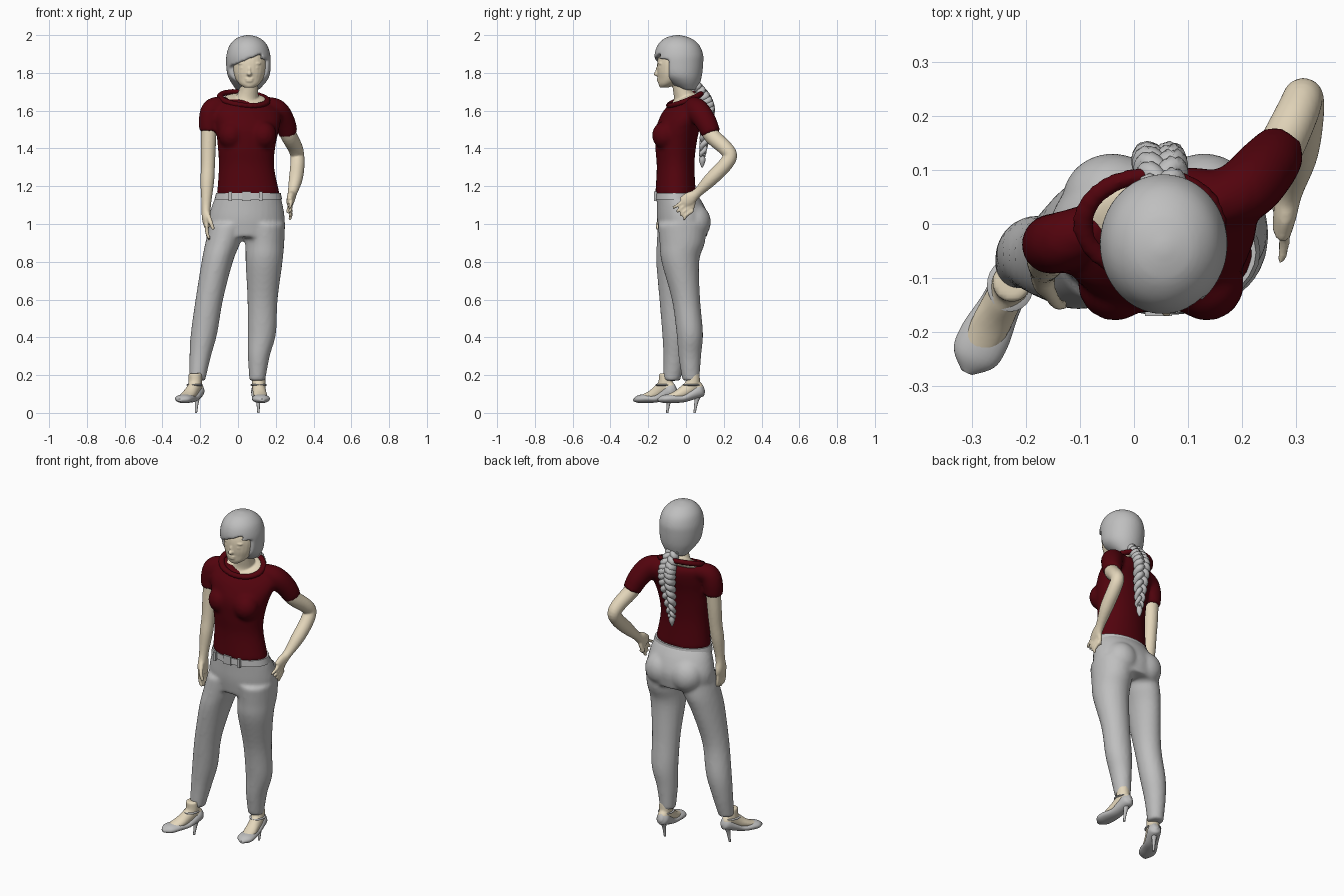
import bpy
import bmesh
import math
from mathutils import Vector, Matrix

default_cube = bpy.data.objects.get("Cube")
if default_cube:
    bpy.data.objects.remove(default_cube, do_unlink=True)


def make_material(name, red, green, blue):
    material = bpy.data.materials.new(name)
    material.use_nodes = True
    colour = (red, green, blue, 1)
    material.diffuse_color = colour
    material.node_tree.nodes["Principled BSDF"].inputs["Base Color"].default_value = colour
    return material


skin = make_material("warm_skin", .78, .68, .5)
grey = make_material("soft_grey", .52, .52, .52)
red = make_material("dark_red", .085, .001, .004)


def spline(points, steps):
    """Smoothly interpolate rows of any length (Catmull-Rom)."""
    result = []
    last = len(points) - 1
    for i in range(last):
        before, start = points[max(i - 1, 0)], points[i]
        end, after = points[i + 1], points[min(i + 2, last)]
        for step in range(steps):
            t = step / steps
            result.append([
                b + t * ((c - a) + t * ((2 * a - 5 * b + 4 * c - d) + t * (3 * (b - c) + d - a))) / 2
                for a, b, c, d in zip(before, start, end, after)])
    return result + [list(points[last])]


def loft(bm, points, level=False, sides=24, steps=5):
    """Skin rings along rows of x, y, z, width, depth, turn."""
    full = []
    for point in points:
        row = list(point)
        if len(row) == 4:
            row.append(row[3])
        if len(row) == 5:
            row.append(0)
        full.append(row)
    rows = spline(full, steps)
    rings = []
    for i, (x, y, z, width, depth, turn) in enumerate(rows):
        centre = Vector((x, y, z))
        if level:
            across = Vector((math.cos(turn), math.sin(turn), 0))
            along = Vector((-math.sin(turn), math.cos(turn), 0))
        else:
            ahead = Vector(rows[min(i + 1, len(rows) - 1)][:3])
            behind = Vector(rows[max(i - 1, 0)][:3])
            tangent = (ahead - behind).normalized()
            along = tangent.cross(Vector((1, 0, 0))).normalized()
            across = tangent.cross(along)
        ring = []
        for side in range(sides):
            angle = math.tau * side / sides
            ring.append(bm.verts.new(centre + across * width * math.cos(angle)
                                     + along * depth * math.sin(angle)))
        rings.append(ring)
    for lower, upper in zip(rings, rings[1:]):
        for side in range(sides):
            after = (side + 1) % sides
            bm.faces.new((lower[side], lower[after], upper[after], upper[side]))
    bm.faces.new(rings[0][::-1])
    bm.faces.new(rings[-1])


def ball(bm, centre, size, tilt=0):
    matrix = (Matrix.Translation(centre) @ Matrix.Rotation(tilt, 4, "X")
              @ Matrix.Diagonal((*size, 1)))
    bmesh.ops.create_icosphere(bm, subdivisions=3, radius=1, matrix=matrix)


def finish(name, bm, material, voxel=None, smoothing=4):
    """Turn the bmesh into an object, optionally fusing its volumes."""
    bmesh.ops.recalc_face_normals(bm, faces=bm.faces[:])
    mesh = bpy.data.meshes.new(name)
    bm.to_mesh(mesh)
    bm.free()
    mesh.materials.append(material)
    part = bpy.data.objects.new(name, mesh)
    bpy.context.collection.objects.link(part)
    bpy.ops.object.select_all(action="DESELECT")
    part.select_set(True)
    bpy.context.view_layer.objects.active = part
    bpy.ops.object.shade_smooth_by_angle(angle=math.radians(60))
    if voxel:
        fuse = part.modifiers.new("fuse", "REMESH")
        fuse.mode = "VOXEL"
        fuse.voxel_size = voxel
        fuse.use_smooth_shade = True
        relax = part.modifiers.new("relax", "SMOOTH")
        relax.factor = .5
        relax.iterations = smoothing
    return part


# Shirt: trunk, bust and short sleeves fused together
bm = bmesh.new()
loft(bm, [(.055, -.055, 1.155, .167, .108), (.045, -.055, 1.3, .147, .1),
          (.045, -.055, 1.4, .152, .107, .05), (.05, -.045, 1.5, .168, .115, .15),
          (.05, -.015, 1.58, .185, .108, .3), (.04, .005, 1.63, .155, .09, .3),
          (.03, .01, 1.66, .1, .07, .3)], level=True, sides=32)
for x in (-.035, .135):
    ball(bm, (x, -.11, 1.47), (.07, .07, .075))
loft(bm, [(-.06, 0, 1.63, .045), (-.13, -.03, 1.615, .055), (-.152, -.037, 1.56, .056),
          (-.156, -.04, 1.49, .05)])
loft(bm, [(.12, .03, 1.63, .045), (.2, .06, 1.605, .06), (.245, .105, 1.54, .058),
          (.268, .135, 1.475, .05)])
finish("shirt", bm, red, .011, 6)

# Rolled collar, lower at the front
bm = bmesh.new()
collar_points = []
for i in range(33):
    angle = math.tau * i / 32
    collar_points.append(Vector((.03 + .125 * math.cos(angle), .09 * math.sin(angle),
                                 1.663 + .035 * math.sin(angle) - .012 * math.cos(angle))))
for start, end in zip(collar_points, collar_points[1:]):
    ball(bm, (start + end) / 2, (.02, .017, .016))
finish("collar", bm, red, .007, 4)

# Trousers: hips, seat and both legs
bm = bmesh.new()
loft(bm, [(.055, -.05, 1.16, .165, .106), (.05, -.03, 1.1, .187, .125),
          (.045, -.015, 1.02, .203, .138), (.045, -.015, .93, .195, .125)],
     level=True, sides=32)
for x in (-.04, .13):
    ball(bm, (x, .04, 1.01), (.095, .092, .1))
loft(bm, [(-.05, -.03, 1, .1, .12), (-.08, -.035, .9, .093, .12),
          (-.11, -.05, .8, .083, .108), (-.152, -.065, .6, .073, .076),
          (-.18, -.055, .42, .07, .071), (-.2, -.06, .3, .057, .06),
          (-.216, -.076, .17, .042, .045)], level=True)
loft(bm, [(.14, -.02, 1, .11, .13), (.142, -.02, .9, .103, .12),
          (.138, -.03, .8, .098, .1), (.13, 0, .6, .08, .075),
          (.126, .02, .42, .075, .07), (.11, .02, .3, .058, .06),
          (.102, .026, .17, .042, .045)], level=True)
finish("trousers", bm, grey, .011, 4)

# Belt with loops and buckle
bm = bmesh.new()
loft(bm, [(.055, -.052, 1.13, .179, .117), (.055, -.053, 1.165, .171, .113)],
     level=True, sides=32, steps=1)
finish("belt", bm, grey)
bm = bmesh.new()
for x, width in ((-.04, .018), (.045, .05), (.12, .018)):
    bmesh.ops.create_cube(bm, size=1, matrix=Matrix.Translation((x, -.162, 1.148))
                          @ Matrix.Diagonal((width, .016, .05, 1)))
finish("belt_loops", bm, grey)

# Right arm, hanging beside the thigh
bm = bmesh.new()
loft(bm, [(-.152, -.037, 1.56, .042), (-.157, -.045, 1.42, .04), (-.159, -.055, 1.31, .037),
          (-.163, -.068, 1.22, .036), (-.168, -.085, 1.1, .025, .028),
          (-.168, -.092, 1.03, .023, .042), (-.162, -.096, .985, .017, .036)])
for finger in range(4):
    y = -.128 + .021 * finger
    loft(bm, [(-.166, y, 1, .011), (-.164, y, .955, .01),
              (-.152, y, .915 + .007 * abs(finger - 1), .008)], sides=10, steps=3)
loft(bm, [(-.165, -.11, 1.06, .015), (-.145, -.145, 1.01, .012), (-.13, -.15, .97, .009)], sides=10)
finish("right_arm", bm, skin, .006, 3)

# Left arm, bent with the hand on the hip
bm = bmesh.new()
loft(bm, [(.235, .09, 1.55, .042), (.268, .135, 1.47, .043), (.302, .205, 1.405, .04),
          (.314, .234, 1.36, .037), (.314, .2, 1.305, .038), (.305, .13, 1.235, .036),
          (.288, .06, 1.165, .025), (.28, .02, 1.135, .022, .036), (.274, -.015, 1.11, .017, .034)])
for finger in range(4):
    drop = .021 * finger
    loft(bm, [(.275, .005 + drop / 2, 1.135 - drop, .011),
              (.279, -.035 + drop / 2, 1.105 - drop, .01),
              (.272, -.07 + drop, 1.085 - drop, .008)], sides=10, steps=3)
loft(bm, [(.28, .04, 1.13, .015), (.272, .035, 1.09, .012), (.262, .025, 1.06, .009)], sides=10)
finish("left_arm", bm, skin, .006, 3)

# Head and neck, with the bare skin inside the collar
bm = bmesh.new()
loft(bm, [(.06, -.115, 1.722, .025, .022), (.06, -.1, 1.74, .052, .045),
          (.06, -.078, 1.77, .074, .07), (.06, -.07, 1.81, .086, .083),
          (.06, -.058, 1.87, .09, .092), (.06, -.05, 1.94, .07, .075)], level=True)
loft(bm, [(.06, -.03, 1.78, .052), (.056, -.018, 1.71, .051), (.045, 0, 1.66, .065),
          (.035, 0, 1.62, .08)], level=True)
ball(bm, (.03, 0, 1.655), (.12, .088, .026), .37)
ball(bm, (.06, -.15, 1.795), (.014, .022, .013))
ball(bm, (.06, -.147, 1.813), (.009, .014, .026))
ball(bm, (.06, -.142, 1.769), (.026, .012, .006))
ball(bm, (.06, -.141, 1.757), (.022, .013, .007))
ball(bm, (.06, -.128, 1.735), (.022, .016, .014))
for side in (-1, 1):
    ball(bm, (.06 + side * .036, -.133, 1.826), (.016, .013, .01))
    ball(bm, (.06 + side * .036, -.131, 1.85), (.026, .016, .007))
finish("head", bm, skin, .005, 2)

# Hair: rounded cap, recessed under a sweeping fringe
bm = bmesh.new()
loft(bm, [(.055, -.045, 2, .012), (.055, -.043, 1.985, .06, .066), (.055, -.04, 1.95, .097, .108),
          (.055, -.038, 1.9, .115, .128), (.055, -.036, 1.85, .118, .127),
          (.056, -.03, 1.79, .112, .115), (.055, -.01, 1.75, .092, .085),
          (.05, .015, 1.71, .06, .045)], level=True, sides=64, steps=8)
for vert in bm.verts:
    fringe = 1.85 + .4 * vert.co.x if vert.co.x < .12 else 1.87
    if vert.co.z < fringe:
        vert.co.y = max(vert.co.y, -.09)
finish("hair_cap", bm, grey, .007, 3)

# Plait: three woven strands narrowing down the back
bm = bmesh.new()
path = spline([(.05, .05, 1.74, .024), (.05, .098, 1.67, .03), (.045, .118, 1.6, .03),
               (.04, .102, 1.48, .024), (.035, .086, 1.36, .015)], 12)
for strand in range(3):
    rows = []
    for i, (x, y, z, size) in enumerate(path):
        phase = i * .5 + strand * math.tau / 3
        rows.append((x + size * math.sin(phase), y + size * .55 * math.sin(2 * phase), z, size * .68))
    loft(bm, rows, sides=12, steps=2)
loft(bm, [(.035, .086, 1.365, .012), (.034, .086, 1.335, .017), (.033, .086, 1.3, .004)], sides=12)
finish("plait", bm, grey)


def foot(side, heel, toe):
    """Bare foot in a low-cut court shoe with strap and thin heel."""
    heel, toe = Vector(heel), Vector(toe)
    ahead = (toe - heel).normalized()

    def row(distance, height, *size):
        spot = heel + ahead * distance
        return (spot.x, spot.y, height, *size)

    bm = bmesh.new()
    loft(bm, [row(.06, .21, .036), row(.062, .15, .036, .038), row(.1, .115, .035, .036),
              row(.15, .092, .037, .024), row(.215, .075, .03, .014)])
    ball(bm, row(.035, .13), (.032, .034, .036))
    finish(side + "_foot", bm, skin, .007, 3)

    bm = bmesh.new()
    loft(bm, [row(0, .13, .012, .02), row(.02, .122, .034, .038), row(.06, .1, .038, .03),
              row(.11, .078, .039, .022), row(.17, .076, .047, .024),
              row(.215, .073, .042, .021), row(.245, .067, .012, .008)])
    loft(bm, [row(.03, .1, .022), row(.04, .06, .011), row(.05, 0, .006)], level=True, sides=12)
    finish(side + "_shoe", bm, grey)

    bm = bmesh.new()
    middle = heel + ahead * .065
    bmesh.ops.create_uvsphere(bm, u_segments=24, v_segments=9, radius=1,
                              matrix=Matrix.Translation((middle.x, middle.y, .148))
                              @ Matrix.Diagonal((.044, .05, .009, 1)))
    finish(side + "_ankle_strap", bm, grey)


foot("right", (-.2, -.055, 0), (-.31, -.275, 0))
foot("left", (.103, .095, 0), (.128, -.15, 0))
